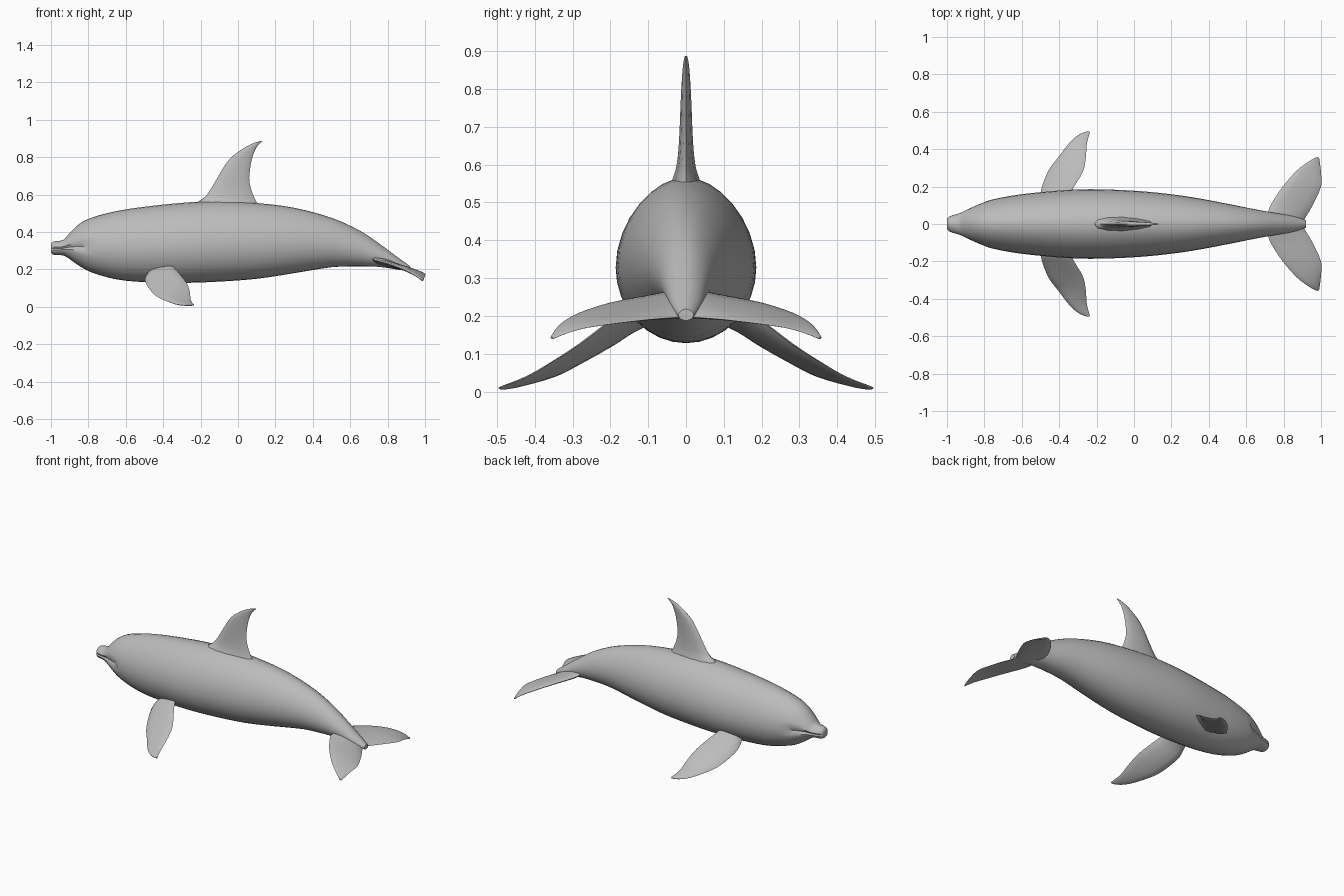
import bpy, bmesh, math
from mathutils import Vector

if "Cube" in bpy.data.objects:
    bpy.data.objects.remove(bpy.data.objects["Cube"])

skin = bpy.data.materials.new("grey skin")
skin.diffuse_color = (0.5, 0.5, 0.5, 1)
skin.use_nodes = True
skin.node_tree.nodes["Principled BSDF"].inputs["Base Color"].default_value = skin.diffuse_color


def smooth_rows(rows, steps):
    """Catmull-Rom interpolation through rows of numbers."""
    out = []
    for i in range(len(rows) - 1):
        a, b, c, d = (rows[max(0, min(len(rows) - 1, i + k))] for k in (-1, 0, 1, 2))
        for s in range(steps):
            t = s / steps
            out.append([0.5 * (2 * q + (r - p) * t + (2 * p - 5 * q + 4 * r - u) * t * t
                               + (3 * q - p - 3 * r + u) * t ** 3)
                        for p, q, r, u in zip(a, b, c, d)])
    out.append(list(rows[-1]))
    return out


def loft(name, rings, angle=60):
    """Skin a closed tube over equal-length rings and cap both ends."""
    bm = bmesh.new()
    vs = [[bm.verts.new(p) for p in ring] for ring in rings]
    n = len(vs[0])
    for a, b in zip(vs, vs[1:]):
        for i in range(n):
            j = (i + 1) % n
            bm.faces.new((a[i], a[j], b[j], b[i]))
    bm.faces.new(vs[0])
    bm.faces.new(vs[-1])
    bmesh.ops.recalc_face_normals(bm, faces=bm.faces[:])
    me = bpy.data.meshes.new(name)
    bm.to_mesh(me)
    bm.free()
    me.materials.append(skin)
    ob = bpy.data.objects.new(name, me)
    bpy.context.collection.objects.link(ob)
    bpy.ops.object.select_all(action='DESELECT')
    ob.select_set(True)
    bpy.context.view_layer.objects.active = ob
    bpy.ops.object.shade_smooth_by_angle(angle=math.radians(angle))
    return ob


def fin(name, stations, normal, steps=3, n=12):
    """Blade from stations: leading point, trailing point, half thickness."""
    normal = Vector(normal).normalized()
    rings = []
    for r in smooth_rows(stations, steps):
        lead, trail, thick = Vector(r[0:3]), Vector(r[3:6]), r[6]
        ring = []
        for i in range(n):
            a = 2 * math.pi * i / n
            u = (1 - math.cos(a)) / 2
            ring.append(lead.lerp(trail, u) + normal * thick * math.sin(a) * (1.2 - 0.5 * u))
        rings.append(ring)
    return loft(name, rings)


def mirrored(name, ob):
    """Copy a part to the other side of the body."""
    me = ob.data.copy()
    for v in me.vertices:
        v.co.y = -v.co.y
    me.flip_normals()
    bpy.context.collection.objects.link(bpy.data.objects.new(name, me))


# Body with a short beak: x, bottom, top, half width
body = [(-1.0, .29, .335, .025), (-.985, .278, .35, .042), (-.935, .275, .358, .058),
        (-.9, .255, .395, .074), (-.85, .22, .442, .098), (-.78, .183, .478, .125),
        (-.65, .147, .512, .152), (-.5, .132, .535, .17), (-.3, .128, .556, .185),
        (-.1, .135, .566, .183), (.1, .15, .555, .17), (.3, .18, .53, .145),
        (.5, .212, .476, .108), (.65, .217, .408, .078), (.75, .214, .342, .06),
        (.85, .2, .268, .042), (.92, .188, .218, .02)]
rings = []
for x, lo, hi, w in smooth_rows(body, 3):
    mid = lo + (hi - lo) * 0.46
    ring = []
    for i in range(32):
        a = 2 * math.pi * i / 32
        c, s = math.cos(a), math.sin(a)
        y = w * c * (1 - 0.12 * max(0, s) ** 2)
        z = mid + s * ((hi - mid) if s > 0 else (mid - lo))
        # mouth crease running back from the beak
        if x < -.8 and i in (0, 16):
            y *= 0.86
        ring.append((x, y, z))
    rings.append(ring)
loft("body", rings, 45)

# Dorsal fin: z, leading x, trailing x, half thickness
dorsal = [(.52, -.25, .13, .05), (.56, -.215, .1, .038), (.59, -.175, .085, .028),
          (.63, -.145, .07, .022), (.69, -.11, .06, .018), (.785, -.05, .073, .014),
          (.845, .025, .095, .01), (.872, .075, .115, .007), (.887, .12, .132, .003)]
fin("dorsal_fin", [(a, 0, z, b, 0, z, t) for z, a, b, t in dorsal], (0, 1, 0))

# Pectoral flippers
flipper = fin("left_flipper", [
    (-.475, .09, .19, -.35, .09, .235, .02),
    (-.495, .15, .16, -.345, .15, .215, .022),
    (-.492, .2, .125, -.32, .2, .185, .019),
    (-.455, .29, .073, -.273, .28, .125, .015),
    (-.41, .35, .042, -.258, .35, .08, .012),
    (-.34, .44, .016, -.253, .42, .038, .009),
    (-.285, .483, .008, -.242, .47, .018, .006),
    (-.245, .495, .008, -.235, .49, .01, .003)], (0, .5, .85))
mirrored("right_flipper", flipper)

# Tail flukes
fluke = fin("left_fluke", [
    (.70, 0, .265, .9, 0, .198, .022),
    (.715, .05, .258, .92, .04, .195, .02),
    (.73, .1, .25, .955, .1, .19, .016),
    (.795, .2, .232, 1.0, .2, .178, .012),
    (.87, .285, .205, 1.0, .27, .167, .009),
    (.935, .335, .175, .995, .32, .152, .006),
    (.98, .358, .143, .99, .35, .14, .003)], (.3, .15, .95))
mirrored("right_fluke", fluke)
